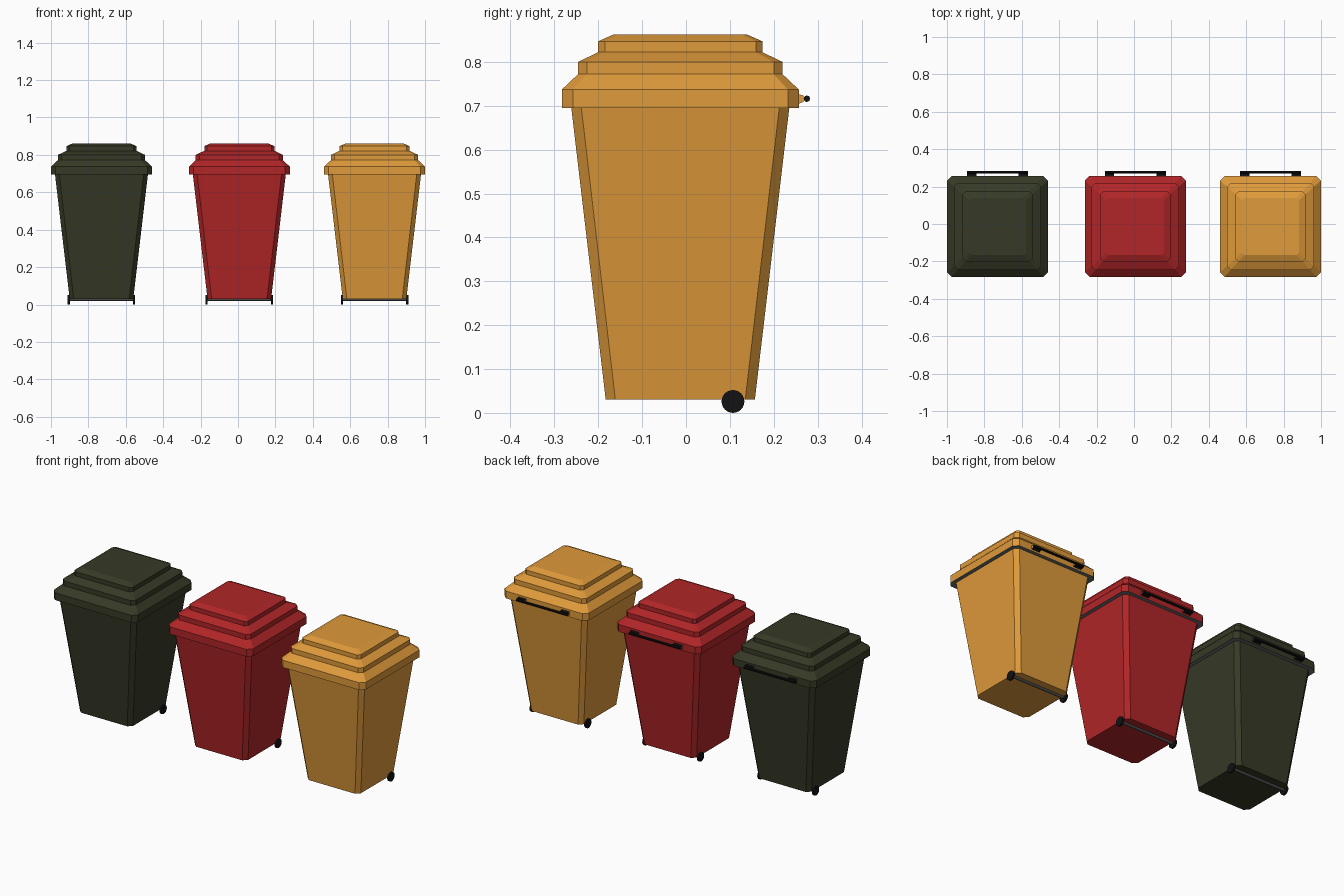
import bpy, bmesh, math
from mathutils import Matrix

if "Cube" in bpy.data.objects:
    bpy.data.objects.remove(bpy.data.objects["Cube"])

YC = -0.013  # centre of the bin bodies in y


def material(name, rgb):
    m = bpy.data.materials.new(name)
    m.diffuse_color = (*rgb, 1)
    m.use_nodes = True
    m.node_tree.nodes["Principled BSDF"].inputs["Base Color"].default_value = m.diffuse_color
    return m


GREEN = material("dark green plastic", (0.037, 0.042, 0.019))
RED = material("red plastic", (0.44, 0.019, 0.021))
YELLOW = material("yellow plastic", (0.74, 0.325, 0.043))
BLACK = material("black rubber", (0.006, 0.006, 0.006))
AXLE = material("dark grey metal", (0.07, 0.07, 0.07))
UNDER = material("grey lid underside", (0.16, 0.16, 0.16))


def finish(bm, name, mats):
    bmesh.ops.recalc_face_normals(bm, faces=bm.faces)
    me = bpy.data.meshes.new(name)
    bm.to_mesh(me)
    bm.free()
    for m in mats:
        me.materials.append(m)
    ob = bpy.data.objects.new(name, me)
    bpy.context.collection.objects.link(ob)
    return ob


def tiers(name, x, profile, mats, under=0):
    """Stack of chamfered squares; profile rows are (z, half width, chamfer)."""
    bm = bmesh.new()
    rings = []
    for z, h, c in profile:
        k = h - c
        pts = [(h, -k), (h, k), (k, h), (-k, h), (-h, k), (-h, -k), (-k, -h), (k, -h)]
        rings.append([bm.verts.new((x + px, YC + py, z)) for px, py in pts])
    for a, b in zip(rings, rings[1:]):
        for i in range(8):
            j = (i + 1) % 8
            bm.faces.new((a[i], a[j], b[j], b[i]))
    bm.faces.new(rings[-1])
    bm.faces.new(rings[0][::-1]).material_index = under
    return finish(bm, name, mats)


def rod(name, x, y, z, r, length, mat, sides):
    """Cylinder lying along x."""
    bm = bmesh.new()
    bmesh.ops.create_cone(bm, cap_ends=True, segments=sides, radius1=r, radius2=r, depth=length,
                          matrix=Matrix.Translation((x, y, z)) @ Matrix.Rotation(math.pi / 2, 4, 'Y'))
    return finish(bm, name, [mat])


def bracket(name, x, outer, colour):
    """Tapered handle mount, black with a bin-coloured root end."""
    bm = bmesh.new()
    prof = [(0.255, 0.704), (0.268, 0.709), (0.268, 0.723), (0.255, 0.727)]
    ends = [[bm.verts.new((x + dx, y, z)) for y, z in prof] for dx in (-0.025, 0.025)]
    for i in range(4):
        j = (i + 1) % 4
        bm.faces.new((ends[0][i], ends[0][j], ends[1][j], ends[1][i]))
    bm.faces.new(ends[0])
    bm.faces.new(ends[1])
    bm.normal_update()
    for f in bm.faces:
        if abs(f.normal.x) > 0.9:
            f.material_index = 1
    finish(bm, name, [BLACK, colour])
    # black grip socket that holds the bar
    rod(name + "_socket", x, 0.2755, 0.716, 0.0075, 0.05, BLACK, 8)


BODY = [(0.03, 0.17, 0.022), (0.70, 0.249, 0.023)]
LID = [(0.695, 0.27, 0.025), (0.737, 0.27, 0.025), (0.772, 0.233, 0.02), (0.80, 0.233, 0.02),
       (0.822, 0.187, 0.015), (0.847, 0.187, 0.015), (0.862, 0.153, 0.013)]

for label, x, colour in (("green", -0.73, GREEN), ("red", 0.007, RED), ("yellow", 0.73, YELLOW)):
    tiers(label + "_bin_body", x, BODY, [colour])
    tiers(label + "_bin_lid", x, LID, [colour, UNDER], under=1)
    # wheels and axle at the back of the base
    rod(label + "_axle", x, 0.107, 0.027, 0.008, 0.35, AXLE, 12)
    for side, s in (("left", -1), ("right", 1)):
        rod(f"{label}_{side}_wheel", x + s * 0.175, 0.107, 0.026, 0.026, 0.011, BLACK, 24)
        bracket(f"{label}_{side}_handle_bracket", x + s * 0.138, s, colour)
    # handle bar across the back of the lid
    rod(label + "_handle_bar", x, 0.277, 0.716, 0.006, 0.32, BLACK, 8)
